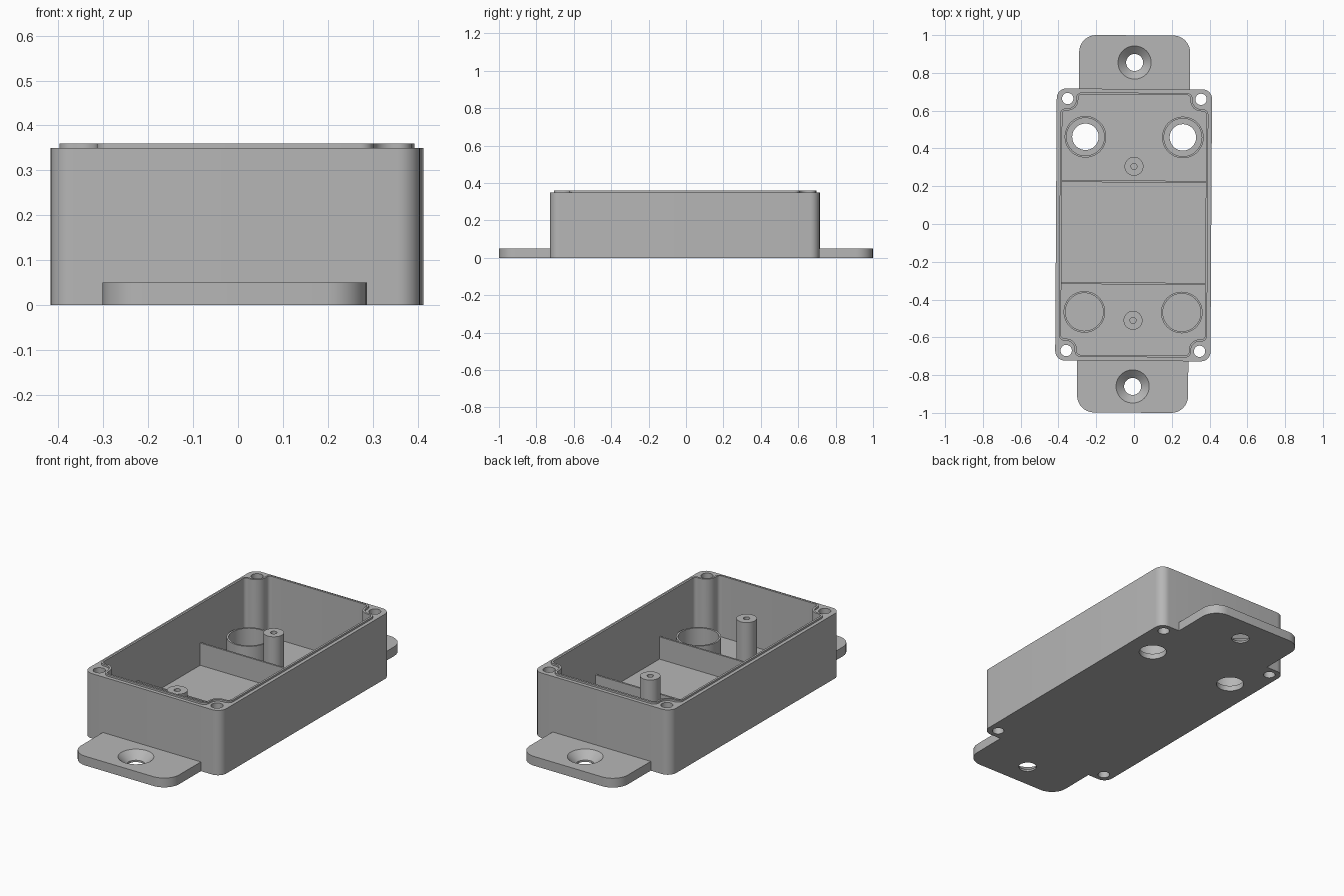
import bpy
import bmesh
from math import cos, sin, pi, radians
from mathutils import Vector, Matrix

if "Cube" in bpy.data.objects:
    bpy.data.objects.remove(bpy.data.objects["Cube"])

grey = bpy.data.materials.new("plain grey plastic")
grey.use_nodes = True
colour = (0.47, 0.47, 0.47, 1)
grey.diffuse_color = colour
grey.node_tree.nodes["Principled BSDF"].inputs["Base Color"].default_value = colour

MID_Y = -0.005      # centre of the case along its length
FLOOR = 0.03
RIM = 0.35
TURN = radians(-0.35)


def fillet(corners, steps=8):
    """Round right-angled (x, y, radius) corners into an outline."""
    pts = []
    for i, (x, y, r) in enumerate(corners):
        p = Vector((x, y))
        prev = Vector(corners[i - 1][:2])
        nxt = Vector(corners[(i + 1) % len(corners)][:2])
        if r == 0:
            pts.append(p)
            continue
        a, b = (prev - p).normalized(), (nxt - p).normalized()
        centre = p + r * (a + b)
        for k in range(steps + 1):
            t = pi / 2 * k / steps
            pts.append(centre - r * (b * cos(t) + a * sin(t)))
    return pts


def rectangle(hx, hy, r):
    return fillet([(sx * hx, MID_Y + sy * hy, r)
                   for sx, sy in ((-1, -1), (1, -1), (1, 1), (-1, 1))])


def notched(inset):
    """Cavity outline stepping in around the four screw bosses."""
    hx, hy = 0.392 - inset, 0.70 - inset
    nx, ny = 0.308 - inset, 0.615 - inset
    wall, boss = 0.03 - inset, 0.045 + inset
    quarter = [(hx, ny, wall), (nx, ny, boss), (nx, hy, wall)]
    corners = []
    for sx, sy in ((1, 1), (-1, 1), (-1, -1), (1, -1)):
        run = quarter if sx * sy > 0 else quarter[::-1]
        corners += [(sx * x, MID_Y + sy * y, r) for x, y, r in run]
    return fillet(corners)


def finish(name, bm):
    bmesh.ops.recalc_face_normals(bm, faces=bm.faces)
    mesh = bpy.data.meshes.new(name)
    bm.to_mesh(mesh)
    bm.free()
    mesh.materials.append(grey)
    ob = bpy.data.objects.new(name, mesh)
    bpy.context.collection.objects.link(ob)
    return ob


def prism(name, outline, z0, z1):
    bm = bmesh.new()
    face = bm.faces.new([bm.verts.new((x, y, z0)) for x, y in outline])
    top = bmesh.ops.extrude_face_region(bm, geom=[face])["geom"]
    verts = [v for v in top if isinstance(v, bmesh.types.BMVert)]
    bmesh.ops.translate(bm, verts=verts, vec=(0, 0, z1 - z0))
    return finish(name, bm)


def cylinder(name, x, y, r0, z0, z1, r1=None, sides=48):
    bm = bmesh.new()
    bmesh.ops.create_cone(bm, cap_ends=True, segments=sides, radius1=r0,
                          radius2=r0 if r1 is None else r1, depth=z1 - z0,
                          matrix=Matrix.Translation((x, y, (z0 + z1) / 2)))
    return finish(name, bm)


def boolean(ob, other, operation="DIFFERENCE"):
    mod = ob.modifiers.new("shape", "BOOLEAN")
    mod.operation, mod.solver, mod.object = operation, "EXACT", other
    bpy.context.view_layer.update()
    graph = bpy.context.evaluated_depsgraph_get()
    mesh = bpy.data.meshes.new_from_object(ob.evaluated_get(graph))
    ob.modifiers.clear()
    ob.data = mesh
    bpy.data.objects.remove(other)


parts = []

# Case: rounded block with a raised lip, hollowed from above
case = prism("case", rectangle(0.411, 0.72, 0.05), 0, RIM)
boolean(case, prism("lip", notched(0), RIM - 0.02, RIM + 0.01), "UNION")
boolean(case, prism("cavity", notched(0.011), FLOOR, 0.5))
parts.append(case)

# Corner screw holes run right through
for sx in (-1, 1):
    for sy in (-1, 1):
        boolean(case, cylinder("screw_hole", sx * 0.353, MID_Y + sy * 0.667,
                               0.03, -0.1, 0.5, sides=32))

# Cable openings in the floor at the back
for sx in (-1, 1):
    boolean(case, cylinder("opening", sx * 0.258, 0.46, 0.07, -0.1, 0.1))

# Mounting tabs with countersunk holes
for name, s, hole_y in (("front_tab", -1, -0.86), ("back_tab", 1, 0.855)):
    inner = MID_Y + s * 0.715
    tab = prism(name, fillet([(-0.294, inner, 0), (0.294, inner, 0),
                              (0.294, s * 0.999, 0.09), (-0.294, s * 0.999, 0.09)]),
                0, 0.05)
    boolean(tab, cylinder("bore", 0, hole_y, 0.045, -0.1, 0.1))
    boolean(tab, cylinder("sink", 0, hole_y, 0.045, 0.01, 0.05 + 0.01, 0.0985))
    parts.append(tab)

# Collars standing on the floor
for end, y in (("front", -0.467), ("back", 0.46)):
    for side, x in (("right", -0.258), ("left", 0.258)):
        collar = cylinder(f"{end}_{side}_collar", x, y, 0.11, FLOOR, 0.125)
        boolean(collar, cylinder("bore", x, y, 0.1, -0.1, 0.5))
        parts.append(collar)

# Board posts with blind screw holes
for end, y in (("front", -0.51), ("back", 0.305)):
    post = cylinder(f"{end}_post", 0, y, 0.05, FLOOR, 0.277, sides=32)
    boolean(post, cylinder("pilot", 0, y, 0.016, 0.12, 0.5, sides=20))
    parts.append(post)

# Thin partitions across the cavity
for end, y in (("front", -0.315), ("back", 0.225)):
    parts.append(prism(f"{end}_partition",
                       [(-0.382, y - 0.005), (0.382, y - 0.005),
                        (0.382, y + 0.005), (-0.382, y + 0.005)], FLOOR, 0.15))

# Slight turn about the vertical, smooth round walls, sharp edges
bpy.ops.object.select_all(action="DESELECT")
for ob in parts:
    ob.rotation_euler.z = TURN
    ob.location.x = -0.002
    ob.select_set(True)
bpy.context.view_layer.objects.active = case
bpy.ops.object.shade_smooth_by_angle(angle=radians(30))
